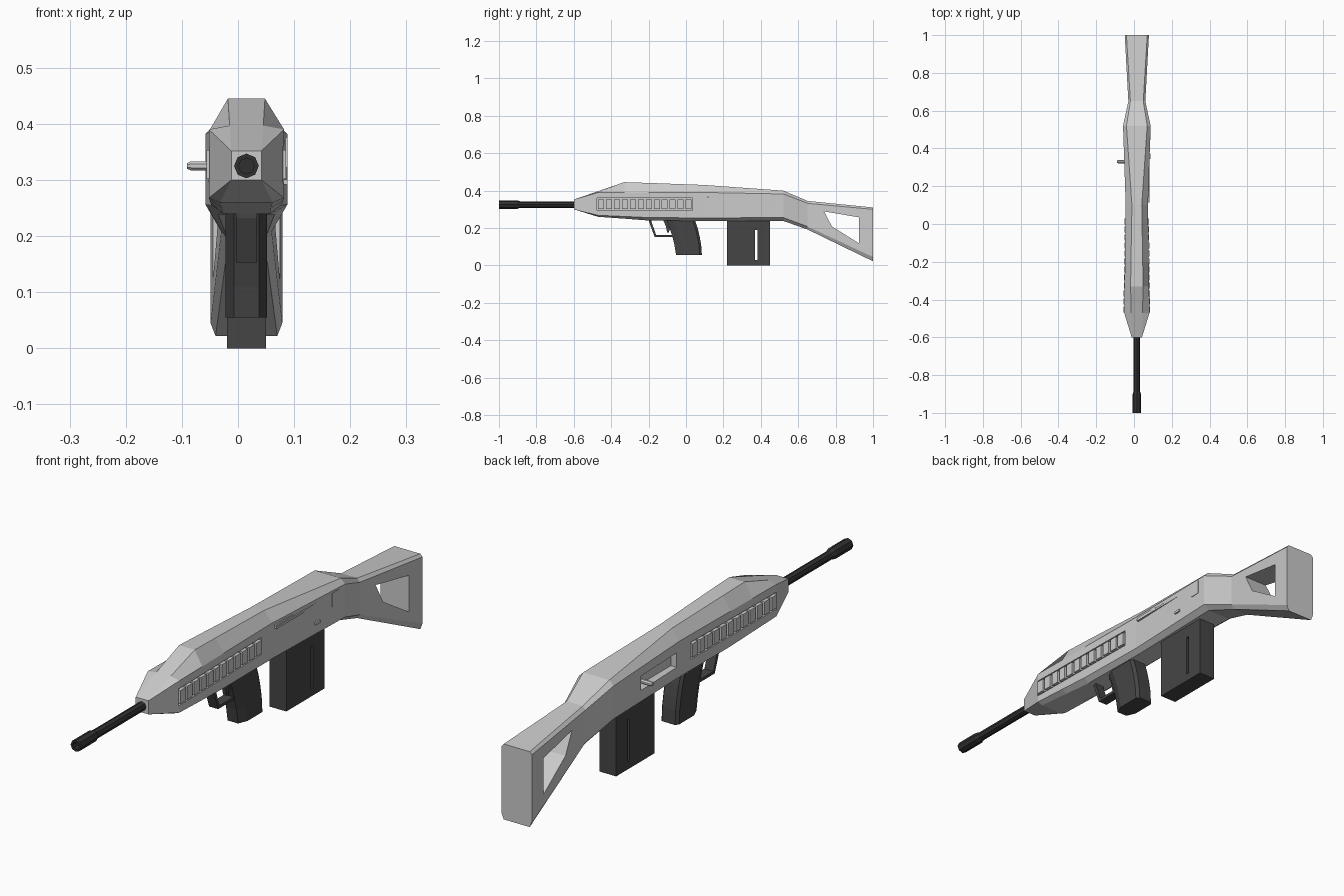
import bpy, bmesh, math

if "Cube" in bpy.data.objects:
    bpy.data.objects.remove(bpy.data.objects["Cube"])

C = 0.015  # x of the model's symmetry plane

dark = bpy.data.materials.new("dark_polymer")
dark.diffuse_color = (0.06, 0.06, 0.06, 1)
dark.use_nodes = True
dark.node_tree.nodes["Principled BSDF"].inputs["Base Color"].default_value = dark.diffuse_color
black = bpy.data.materials.new("dark_steel")
black.diffuse_color = (0.03, 0.03, 0.03, 1)
black.use_nodes = True
black.node_tree.nodes["Principled BSDF"].inputs["Base Color"].default_value = black.diffuse_color


def finish(name, bm, mat=None):
    bmesh.ops.remove_doubles(bm, verts=bm.verts, dist=1e-5)
    bmesh.ops.recalc_face_normals(bm, faces=bm.faces)
    me = bpy.data.meshes.new(name)
    bm.to_mesh(me)
    bm.free()
    ob = bpy.data.objects.new(name, me)
    bpy.context.collection.objects.link(ob)
    if mat:
        me.materials.append(mat)
    return ob


def loft(bm, rings, closed=False):
    vs = [[bm.verts.new(p) for p in r] for r in rings]
    n = len(rings[0])
    pairs = list(zip(vs, vs[1:])) + ([(vs[-1], vs[0])] if closed else [])
    for a, b in pairs:
        for i in range(n):
            j = (i + 1) % n
            bm.faces.new((a[i], a[j], b[j], b[i]))
    if not closed:
        bm.faces.new(vs[0])
        bm.faces.new(vs[-1])


def extrude_x(bm, prof, x0, x1):
    loft(bm, [[(x, y, z) for y, z in prof] for x in (x0, x1)])


def box(bm, x0, x1, y0, y1, z0, z1):
    extrude_x(bm, [(y0, z0), (y1, z0), (y1, z1), (y0, z1)], x0, x1)


def cut(target, cutter):
    cutter.hide_render = True
    cutter.hide_viewport = True
    m = target.modifiers.new("cut", 'BOOLEAN')
    m.operation = 'DIFFERENCE'
    m.solver = 'EXACT'
    m.object = cutter


# Body and stock: y, half width, bottom half, top half, z bottom, side low, side high, top
sections = [
    (-0.60, .027, .027, .027, .300, .300, .352, .352),
    (-0.47, .067, .047, .030, .260, .268, .390, .397),
    (-0.33, .065, .044, .033, .250, .262, .390, .445),
    (-0.20, .063, .042, .031, .240, .256, .390, .441),
    (0.10, .059, .040, .026, .238, .254, .390, .430),
    (0.52, .073, .050, .055, .238, .256, .382, .400),
    (0.65, .045, .032, .034, .192, .208, .332, .345),
    (1.00, .064, .055, .055, .022, .045, .300, .310),
]


def half_width(y):
    for a, b in zip(sections, sections[1:]):
        if y <= b[0]:
            return a[1] + (b[1] - a[1]) * (y - a[0]) / (b[0] - a[0])


rings = []
for y, w, b, t, zb, zl, zu, zt in sections:
    half = [(b, zb), (w, zl), (w, zu), (t, zt)]
    pts = half + [(-x, z) for x, z in reversed(half)]
    rings.append([(C + x, y, z) for x, z in pts])
bm = bmesh.new()
loft(bm, rings)
body = finish("body_and_stock", bm)

# Openings: stock hole, side vents, left window
bm = bmesh.new()
extrude_x(bm, [(.738, .289), (.925, .257), (.925, .118), (.78, .209)], -.2, .2)
for s in (-1, 1):
    box(bm, C + s * .05, C + s * .12, -.475, .035, .295, .36)
box(bm, -.15, C - .035, .12, .345, .297, .352)
cut(body, finish("opening_cutter", bm))

# Vent bars on both sides
bm = bmesh.new()
count, pitch = 12, .51 / 12
for s in (-1, 1):
    for i in range(count):
        y = -.475 + pitch * (i + .5)
        w = max(half_width(y), .058) + .004
        box(bm, C + s * .045, C + s * w, y - .016, y + .016, .302, .353)
finish("vent_bars", bm)

# Bolt handle on the left
bm = bmesh.new()
r = [(math.cos(a) * .010, math.sin(a) * .009) for a in [math.pi * (k + .5) / 4 for k in range(8)]]
loft(bm, [[(x, .33 + u * k, .325 + v * k) for u, v in r]
          for x, k in ((-.02, 1), (-.083, 1), (-.091, .6))])
finish("bolt_handle", bm)

# Raised details on the right
bm = bmesh.new()
for y0, y1, z0, z1, h in ((.115, .38, .364, .372, .004), (.115, .22, .372, .379, .004),
                          (.345, .372, .292, .301, .006), (.445, .485, .322, .376, .002)):
    w = C + half_width((y0 + y1) / 2)
    box(bm, w - .012, w + h, y0, y1, z0, z1)
finish("right_side_details", bm)

# Barrel and hollow muzzle, turned around y
bm = bmesh.new()
prof = [(-.58, .0), (-.58, .017), (-.885, .017), (-.90, .022), (-1.0, .022), (-1.0, .014), (-.96, .014), (-.96, .0)]
N = 8
loft(bm, [[(C + q * math.cos(a), y, .325 + q * math.sin(a)) for y, q in prof]
          for a in [2 * math.pi * k / N for k in range(N)]], closed=True)
bmesh.ops.remove_doubles(bm, verts=bm.verts, dist=1e-5)
bmesh.ops.dissolve_degenerate(bm, edges=bm.edges, dist=1e-5)
finish("barrel", bm, black)

# Pistol grip with narrowed front: z, front y, back y
bm = bmesh.new()
rings = []
for z, f, b in ((.055, -.053, .085), (.11, -.062, .081), (.155, -.073, .073), (.20, -.088, .062), (.25, -.108, .045)):
    half = [(.022, f), (.037, f + .035), (.037, b - .012), (.028, b)]
    pts = half + [(-x, y) for x, y in reversed(half)]
    rings.append([(C + x, y, z) for x, y in pts])
loft(bm, rings)
finish("pistol_grip", bm, dark)

# Trigger guard and trigger
bm = bmesh.new()
extrude_x(bm, [(-.197, .25), (-.197, .232), (-.168, .153), (-.065, .153), (-.065, .164),
               (-.160, .164), (-.184, .232), (-.184, .25)], C - .019, C + .019)
finish("trigger_guard", bm, dark)
bm = bmesh.new()
extrude_x(bm, [(-.125, .25), (-.095, .25), (-.085, .20), (-.092, .175), (-.100, .175), (-.108, .21)], C - .008, C + .008)
finish("trigger", bm, dark)

# Magazine with a sight slot
bm = bmesh.new()
box(bm, C - .035, C + .035, .22, .45, 0, .25)
magazine = finish("magazine", bm, dark)
bm = bmesh.new()
box(bm, -.1, .1, .37, .382, .03, .19)
cut(magazine, finish("magazine_slot_cutter", bm))
